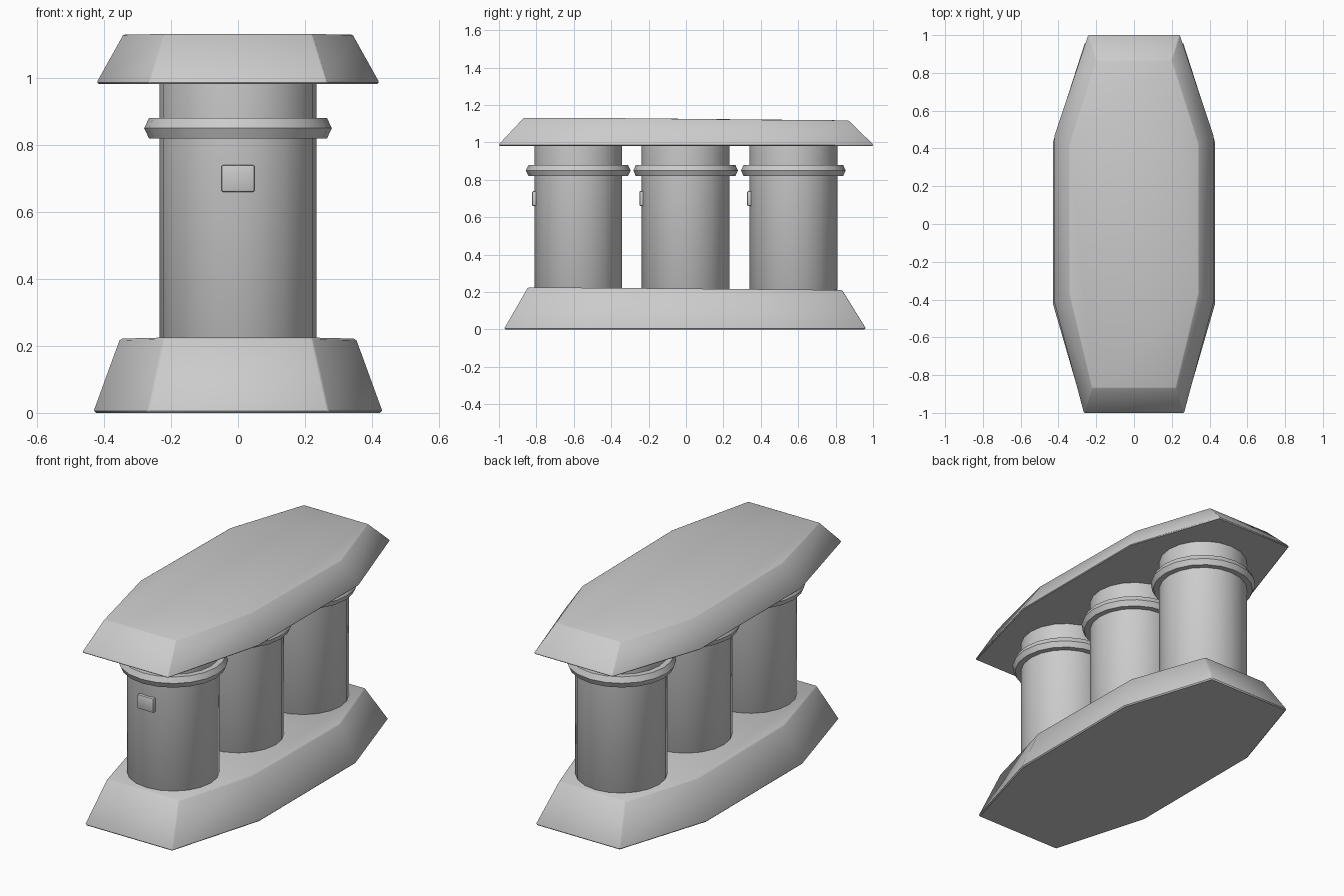
import bpy, bmesh, math

if "Cube" in bpy.data.objects:
    bpy.data.objects.remove(bpy.data.objects["Cube"])

stone = bpy.data.materials.new("light_grey")
stone.diffuse_color = (0.6, 0.6, 0.6, 1)
stone.use_nodes = True
stone.node_tree.nodes["Principled BSDF"].inputs["Base Color"].default_value = stone.diffuse_color


def finish(bm, name, bevel=0, segments=1, angle=35):
    bmesh.ops.recalc_face_normals(bm, faces=bm.faces)
    mesh = bpy.data.meshes.new(name)
    bm.to_mesh(mesh)
    bm.free()
    mesh.materials.append(stone)
    obj = bpy.data.objects.new(name, mesh)
    bpy.context.collection.objects.link(obj)
    if bevel:
        mod = obj.modifiers.new("edge_bevel", 'BEVEL')
        mod.width = bevel
        mod.segments = segments
        mod.limit_method = 'ANGLE'
        mod.angle_limit = math.radians(40)
    bpy.ops.object.select_all(action='DESELECT')
    bpy.context.view_layer.objects.active = obj
    obj.select_set(True)
    if bevel:
        bpy.ops.object.modifier_apply(modifier="edge_bevel")
    bpy.ops.object.shade_smooth_by_angle(angle=math.radians(angle))
    return obj


def loft(bm, loops):
    """Skin equal-length point loops and cap both ends."""
    rings = [[bm.verts.new(p) for p in loop] for loop in loops]
    n = len(rings[0])
    for a, b in zip(rings, rings[1:]):
        for i in range(n):
            j = (i + 1) % n
            bm.faces.new((a[i], a[j], b[j], b[i]))
    bm.faces.new(rings[0])
    bm.faces.new(rings[-1])


def outline(stations):
    """Mirror (half width, y, z) stations into a closed outline."""
    return ([(x, y, z) for x, y, z in stations] +
            [(-x, y, z) for x, y, z in reversed(stations)])


def slab(name, lower, upper, rim):
    bm = bmesh.new()
    low = outline(lower)
    loft(bm, [low, [(x, y, z + rim) for x, y, z in low], outline(upper)])
    finish(bm, name, 0.006)


# Tapered eight-sided foot and roof slabs, slightly lower at the back
slab("base_slab",
     [(0.27, -0.97, 0), (0.43, -0.42, 0), (0.43, 0.43, 0), (0.26, 0.96, 0)],
     [(0.222, -0.845, 0.225), (0.352, -0.37, 0.222),
      (0.352, 0.40, 0.215), (0.205, 0.835, 0.211)], 0.008)
slab("roof_slab",
     [(0.265, -1, 0.982), (0.42, -0.42, 0.982), (0.42, 0.47, 0.982), (0.242, 1, 0.982)],
     [(0.222, -0.868, 1.131), (0.342, -0.37, 1.13),
      (0.342, 0.425, 1.121), (0.2, 0.868, 1.118)], 0.008)


def turned(name, profile, y, sides=20):
    bm = bmesh.new()
    loft(bm, [[(r * math.cos(2 * math.pi * i / sides),
                y + r * math.sin(2 * math.pi * i / sides), z)
               for i in range(sides)] for r, z in profile])
    return finish(bm, name)


# Three columns, each with a collar and a small raised plaque
for label, y in (("front", -0.576), ("middle", -0.002), ("back", 0.574)):
    turned(label + "_column", [(0.228, 0.205), (0.235, 0.215), (0.235, 0.99)], y)
    turned(label + "_collar", [(0.23, 0.82), (0.266, 0.82), (0.28, 0.85),
                               (0.266, 0.88), (0.23, 0.88)], y)
    bm = bmesh.new()
    loft(bm, [[(sx * 0.05, y + d, 0.7 + sz * 0.04)
               for sx, sz in ((-1, -1), (1, -1), (1, 1), (-1, 1))]
              for d in (-0.22, -0.247)])
    finish(bm, label + "_plaque", 0.006, 2)
